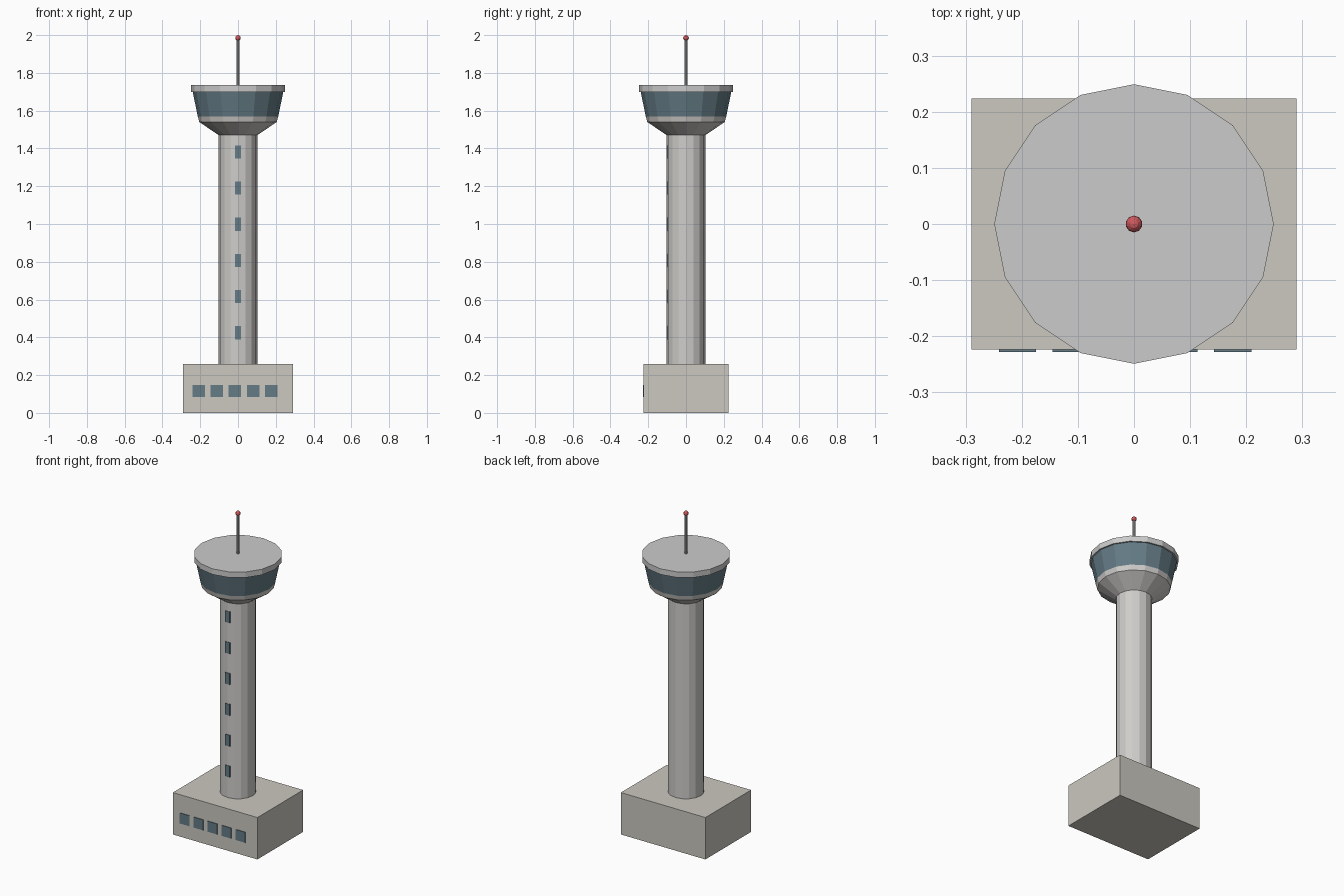
import bpy, bmesh, math

if "Cube" in bpy.data.objects:
    bpy.data.objects.remove(bpy.data.objects["Cube"])


def material(name, rgb):
    m = bpy.data.materials.new(name)
    m.diffuse_color = (*rgb, 1)
    m.use_nodes = True
    m.node_tree.nodes["Principled BSDF"].inputs["Base Color"].default_value = m.diffuse_color
    return m


concrete = material("concrete", (0.62, 0.61, 0.59))
base_stone = material("base_stone", (0.60, 0.58, 0.53))
roof_grey = material("roof_grey", (0.55, 0.55, 0.53))
glass = material("dark_glass", (0.13, 0.20, 0.24))
metal = material("metal", (0.45, 0.46, 0.46))
red = material("red", (0.62, 0.10, 0.11))


def finish(bm, name, mat):
    bmesh.ops.recalc_face_normals(bm, faces=bm.faces)
    me = bpy.data.meshes.new(name)
    bm.to_mesh(me)
    bm.free()
    me.materials.append(mat)
    ob = bpy.data.objects.new(name, me)
    bpy.context.collection.objects.link(ob)
    return ob


def box(name, lo, hi, mat):
    bm = bmesh.new()
    bmesh.ops.create_cube(bm, size=1)
    for v in bm.verts:
        v.co = [a + (b - a) * (c + 0.5) for a, b, c in zip(lo, hi, v.co)]
    return finish(bm, name, mat)


def frustum(name, z0, r0, z1, r1, mat, sides=16):
    bm = bmesh.new()
    rings = [[bm.verts.new((r * math.cos(math.tau * i / sides),
                            r * math.sin(math.tau * i / sides), z))
              for i in range(sides)] for z, r in ((z0, r0), (z1, r1))]
    bm.faces.new(rings[0])
    bm.faces.new(rings[1])
    for i in range(sides):
        j = (i + 1) % sides
        bm.faces.new((rings[0][i], rings[0][j], rings[1][j], rings[1][i]))
    return finish(bm, name, mat)


# Base building with a row of front windows
box("base_building", (-0.29, -0.224, 0), (0.29, 0.224, 0.26), base_stone)
for i in range(5):
    x = -0.208 + 0.096 * i
    box(f"base_window_{i + 1}", (x - 0.033, -0.228, 0.083),
        (x + 0.033, -0.215, 0.148), glass)

# Shaft with a column of slit windows
frustum("shaft", 0.26, 0.102, 1.475, 0.102, concrete)
for i in range(6):
    z = 0.424 + 0.1915 * i
    box(f"shaft_window_{i + 1}", (-0.016, -0.104, z - 0.035),
        (0.016, -0.09, z + 0.035), glass)

# Control cabin
frustum("cabin_underside", 1.47, 0.102, 1.54, 0.205, concrete)
frustum("cabin_sill", 1.54, 0.205, 1.57, 0.213, concrete)
frustum("cabin_glass", 1.57, 0.213, 1.70, 0.24, glass)
frustum("cabin_roof", 1.70, 0.249, 1.735, 0.249, roof_grey)

# Antenna mast and beacon
frustum("antenna_mast", 1.735, 0.008, 1.985, 0.008, metal, 8)
bm = bmesh.new()
bmesh.ops.create_uvsphere(bm, u_segments=10, v_segments=6, radius=0.015)
bmesh.ops.translate(bm, verts=bm.verts, vec=(0, 0, 1.985))
finish(bm, "beacon", red)
